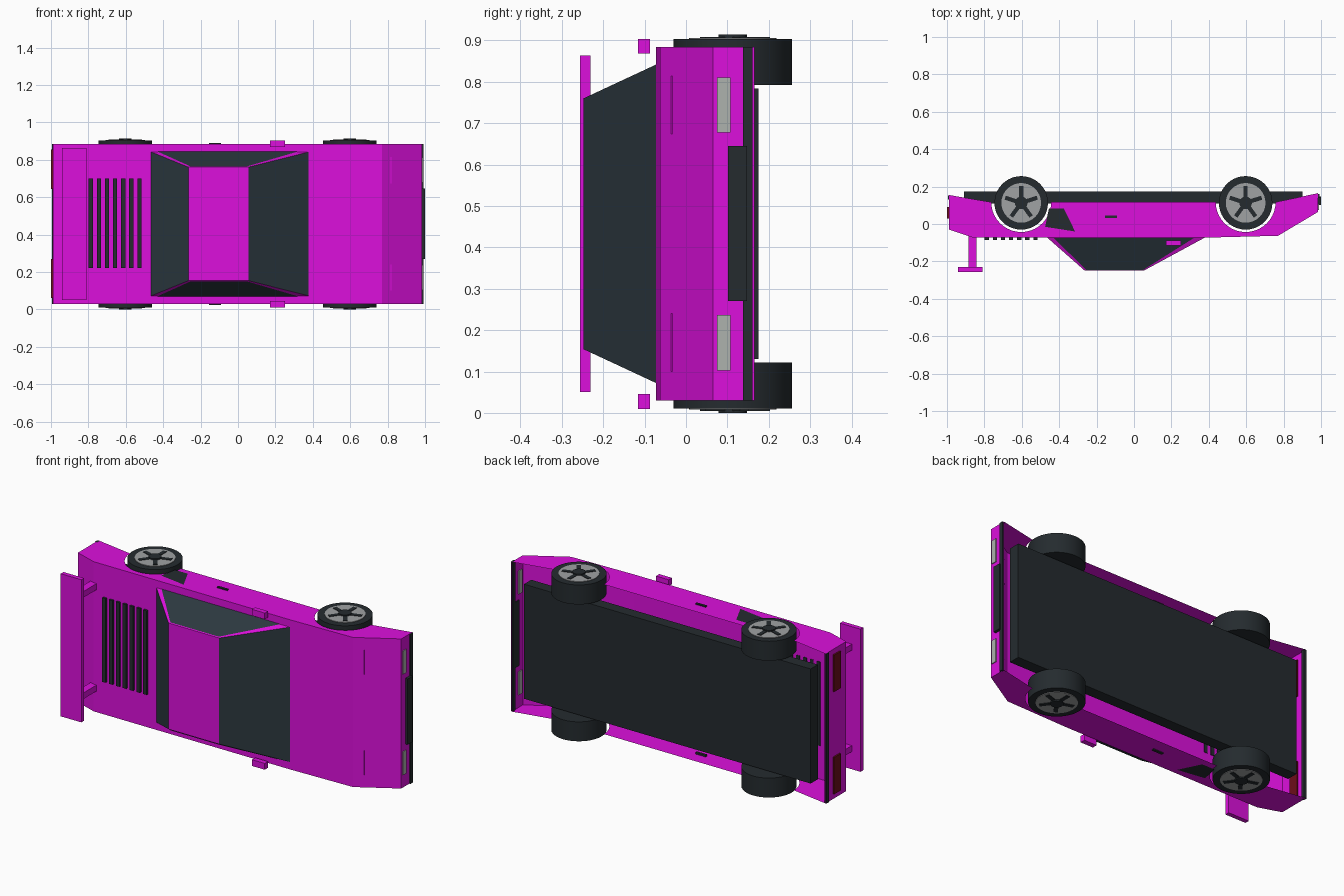
import bpy, bmesh, math
from mathutils import Vector

if "Cube" in bpy.data.objects:
    bpy.data.objects.remove(bpy.data.objects["Cube"])

ZC = 0.457            # mid-plane of the car (width runs along z)
WHEELS = (-0.603, 0.597)
WY = 0.113            # wheel axle y


def mat(name, r, g, b):
    m = bpy.data.materials.new(name)
    m.diffuse_color = (r, g, b, 1)
    m.use_nodes = True
    m.node_tree.nodes["Principled BSDF"].inputs["Base Color"].default_value = m.diffuse_color
    return m


PAINT = mat("paint", 0.72, 0.005, 0.72)
DARK = mat("dark", 0.018, 0.024, 0.028)
GLASS = mat("glass", 0.025, 0.04, 0.05)
SILVER = mat("silver", 0.35, 0.36, 0.37)
LENS = mat("lens", 0.42, 0.45, 0.42)
RED = mat("red", 0.15, 0.004, 0.01)


def make(name, bm, *mats):
    me = bpy.data.meshes.new(name)
    bm.to_mesh(me)
    bm.free()
    for m in mats:
        me.materials.append(m)
    ob = bpy.data.objects.new(name, me)
    bpy.context.collection.objects.link(ob)
    return ob


def box(name, x, y, z, m):
    bm = bmesh.new()
    bmesh.ops.create_cube(bm, size=1)
    for v in bm.verts:
        v.co = Vector([(a + b) / 2 + c * (b - a) for (a, b), c in zip((x, y, z), v.co)])
    return make(name, bm, m)


def pair(name, x, y, z, m):
    """Box and its mirror image across the mid-plane."""
    box(name + "_right", x, y, z, m)
    box(name + "_left", x, y, (2 * ZC - z[1], 2 * ZC - z[0]), m)


def face(bm, pts, idx=0):
    f = bm.faces.new([bm.verts.new(p) for p in pts])
    f.material_index = idx
    return f


# Body shell: open underneath, with round wheel arches in both sides
HW = 0.427
top = [(-0.99, 0.155), (-0.99, -0.03), (-0.86, -0.073), (0.38, -0.073),
       (0.77, -0.063), (0.985, 0.065), (0.985, 0.165)]
lower = []
for cx in reversed(WHEELS):
    lower += [(cx + 0.16 * math.cos(a), WY + 0.004 - 0.16 * math.sin(a))
              for a in [math.pi * i / 20 for i in range(21)]]
bm = bmesh.new()
for z in (ZC - HW, ZC + HW):
    face(bm, [(x, y, z) for x, y in top + lower])
for (x0, y0), (x1, y1) in zip(top, top[1:]):
    face(bm, [(x0, y0, ZC - HW), (x1, y1, ZC - HW), (x1, y1, ZC + HW), (x0, y0, ZC + HW)])
bmesh.ops.remove_doubles(bm, verts=bm.verts, dist=1e-4)
bmesh.ops.recalc_face_normals(bm, faces=bm.faces)
make("body_shell", bm, PAINT)

# Chassis floor
box("chassis", (-0.91, 0.9), (0.11, 0.175), (0.13, 0.784), DARK)

# Cabin: painted roof and pillars, dark windscreens, side windows set on top
bm = bmesh.new()


def ring(y, x0, x1, h):
    return [Vector((x, y, ZC + s * h)) for x, s in ((x0, -1), (x1, -1), (x1, 1), (x0, 1))]


b, t = ring(-0.072, -0.465, 0.38, 0.385), ring(-0.248, -0.265, 0.055, 0.303)
face(bm, t)
for i in range(4):
    j = (i + 1) % 4
    face(bm, [b[i], b[j], t[j], t[i]], 1 if i % 2 else 0)
bmesh.ops.remove_doubles(bm, verts=bm.verts, dist=1e-4)
bmesh.ops.recalc_face_normals(bm, faces=bm.faces)
make("cabin", bm, PAINT, GLASS)
for side, s in (("right", -1), ("left", 1)):
    bm = bmesh.new()
    face(bm, [(-0.43, -0.075, ZC + s * 0.387), (0.32, -0.075, ZC + s * 0.387),
              (0.05, -0.245, ZC + s * 0.308), (-0.255, -0.245, ZC + s * 0.308)][::-s])
    make("side_window_" + side, bm, GLASS)
    # Side air intake
    bm = bmesh.new()
    face(bm, [(x, y, ZC + s * 0.429) for x, y in
              ((-0.455, 0.082), (-0.375, 0.082), (-0.315, -0.04), (-0.475, -0.015))][::-s])
    make("side_intake_" + side, bm, DARK)

# Engine cover slats
for i in range(7):
    x = -0.787 + i * 0.0433
    box("slat_%d" % i, (x - 0.011, x + 0.011), (-0.086, -0.07), (0.22, 0.7), DARK)

# Rear wing and its legs
box("rear_wing", (-0.94, -0.81), (-0.256, -0.231), (0.05, 0.864), PAINT)
pair("wing_leg", (-0.885, -0.842), (-0.232, -0.06), (0.15, 0.185), PAINT)

# Mirrors, handles, lamp lids, lamps
pair("mirror", (0.17, 0.25), (-0.116, -0.087), (0.01, 0.046), PAINT)
pair("door_handle", (-0.155, -0.09), (0.031, 0.045), (0.024, 0.04), DARK)
pair("lamp_lid", (0.815, 0.821), (-0.036, -0.03), (0.1, 0.24), PAINT)
pair("front_lamp", (0.98, 0.99), (0.075, 0.107), (0.103, 0.236), LENS)
pair("rear_lamp", (-0.999, -0.985), (0.03, 0.09), (0.06, 0.27), RED)

# Grille and bumper strips
box("grille", (0.98, 1.0), (0.102, 0.147), (0.27, 0.645), DARK)
box("front_strip", (0.98, 0.992), (0.138, 0.161), (0.03, 0.884), DARK)
box("rear_strip", (-0.995, -0.98), (0.13, 0.152), (0.03, 0.884), DARK)


# Wheels: tyre, silver disc, five dark spokes and a hub
def disc(name, x, r, z0, z1, m, n=32):
    bpy.ops.mesh.primitive_cylinder_add(vertices=n, radius=r, depth=abs(z1 - z0),
                                        location=(x, WY, (z0 + z1) / 2))
    ob = bpy.context.object
    ob.name = name
    ob.data.materials.append(m)
    bpy.ops.object.shade_smooth_by_angle()


for end, x in zip(("rear", "front"), WHEELS):
    for side, s in (("right", -1), ("left", 1)):
        tag = "_%s_%s" % (end, side)
        disc("tyre" + tag, x, 0.143, ZC + s * 0.335, ZC + s * 0.446, DARK, 40)
        disc("rim" + tag, x, 0.106, ZC + s * 0.43, ZC + s * 0.449, SILVER)
        disc("hub" + tag, x, 0.034, ZC + s * 0.43, ZC + s * 0.457, DARK, 16)
        for k in range(5):
            a = math.radians(90 + 72 * k)
            ob = box("spoke%s_%d" % (tag, k), (0.03, 0.09), (-0.011, 0.011), (-0.01, 0.01), DARK)
            ob.location = (x, WY, ZC + s * 0.442)
            ob.rotation_euler = (0, 0, a)
